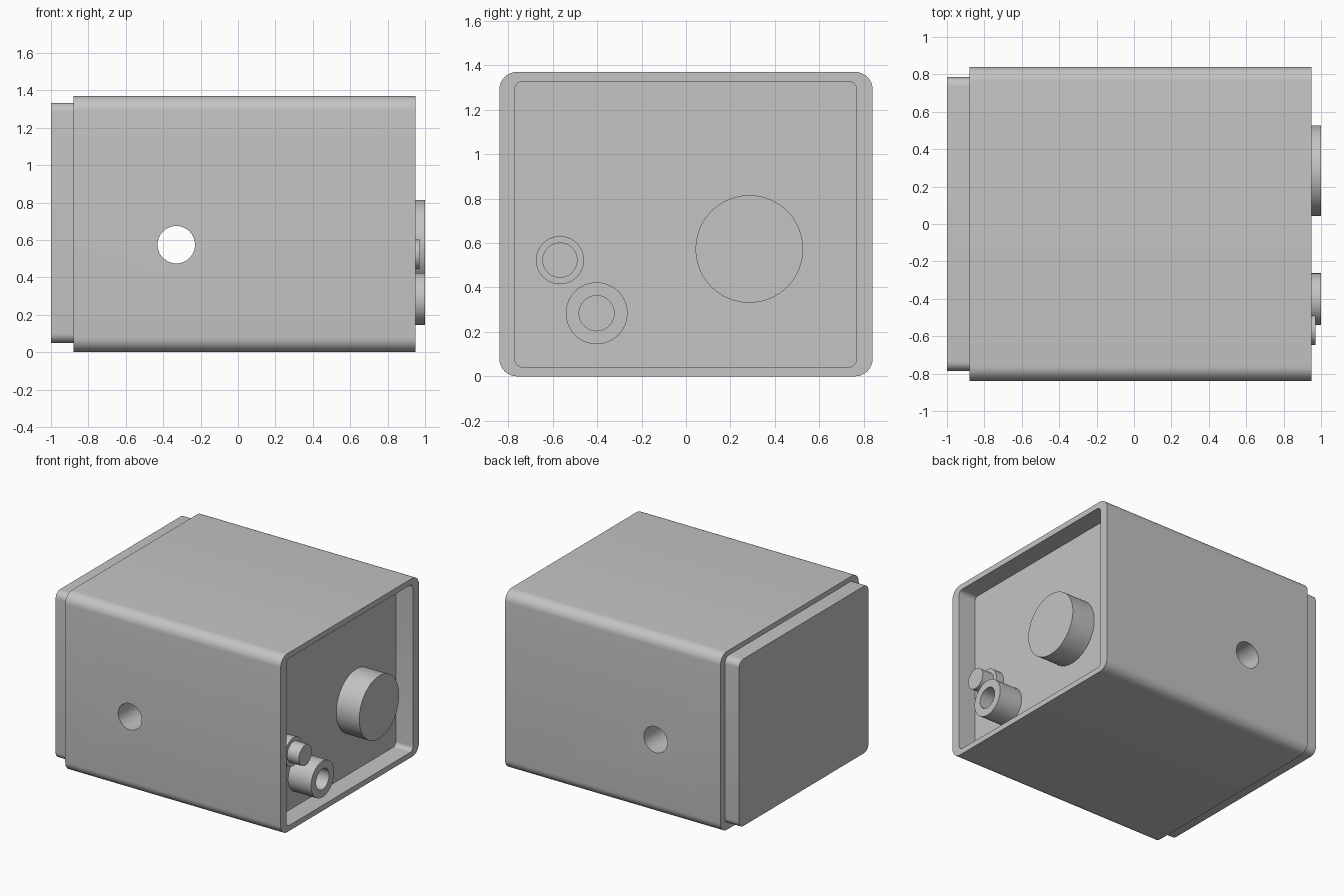
import bpy, bmesh, math
from mathutils import Matrix

cube = bpy.data.objects.get("Cube")
if cube:
    bpy.data.objects.remove(cube, do_unlink=True)

GREY = (0.55, 0.55, 0.55, 1.0)
mat = bpy.data.materials.new("plain grey")
mat.use_nodes = True
mat.diffuse_color = GREY
mat.node_tree.nodes["Principled BSDF"].inputs["Base Color"].default_value = GREY


def finish(name, bm):
    bmesh.ops.recalc_face_normals(bm, faces=bm.faces)
    mesh = bpy.data.meshes.new(name)
    bm.to_mesh(mesh)
    bm.free()
    mesh.materials.append(mat)
    ob = bpy.data.objects.new(name, mesh)
    bpy.context.collection.objects.link(ob)
    return ob


def activate(ob):
    bpy.ops.object.select_all(action="DESELECT")
    ob.select_set(True)
    bpy.context.view_layer.objects.active = ob


def smooth(ob):
    activate(ob)
    bpy.ops.object.shade_smooth_by_angle(angle=math.radians(30))


def rounded_block(name, x, y, z, radius, segments=8):
    """Rounded rectangle in the y-z plane, extruded along x."""
    bm = bmesh.new()
    corners = [(y[1], z[1], -1, -1), (y[0], z[1], 1, -1),
               (y[0], z[0], 1, 1), (y[1], z[0], -1, 1)]
    verts = []
    for i, (cy, cz, sy, sz) in enumerate(corners):
        for k in range(segments + 1):
            a = math.pi / 2 * (i + k / segments)
            verts.append(bm.verts.new((x[0], cy + radius * (sy + math.cos(a)),
                                       cz + radius * (sz + math.sin(a)))))
    face = bm.faces.new(verts)
    out = bmesh.ops.extrude_face_region(bm, geom=[face], use_keep_orig=True)
    moved = [g for g in out["geom"] if isinstance(g, bmesh.types.BMVert)]
    bmesh.ops.translate(bm, vec=(x[1] - x[0], 0, 0), verts=moved)
    return finish(name, bm)


def cylinder(name, centre, radius, length, axis):
    bm = bmesh.new()
    turn = Matrix.Rotation(math.pi / 2, 4, "Y" if axis == "x" else "X")
    bmesh.ops.create_cone(bm, cap_ends=True, segments=64, radius1=radius,
                          radius2=radius, depth=length,
                          matrix=Matrix.Translation(centre) @ turn)
    return finish(name, bm)


def x_cylinder(name, y, z, radius, x0, x1):
    return cylinder(name, ((x0 + x1) / 2, y, z), radius, x1 - x0, "x")


def cut(ob, cutter):
    mod = ob.modifiers.new("cut", "BOOLEAN")
    mod.operation = "DIFFERENCE"
    mod.solver = "EXACT"
    mod.object = cutter
    activate(ob)
    bpy.ops.object.modifier_apply(modifier=mod.name)
    bpy.data.objects.remove(cutter, do_unlink=True)


FLOOR = 0.805

# Main housing with a recessed end and a side-to-side hole
housing = rounded_block("housing", (-0.88, 0.95), (-0.84, 0.84), (0, 1.37), 0.08)
cut(housing, rounded_block("recess_cutter", (FLOOR, 1.1), (-0.77, 0.767),
                           (0.042, 1.327), 0.035))
cut(housing, cylinder("hole_cutter", (-0.33, 0, 0.575), 0.1, 2, "y"))
smooth(housing)

# Stepped end cover
smooth(rounded_block("end_cover", (-1, -0.88), (-0.785, 0.785), (0.05, 1.333), 0.05))

# Large round knob
smooth(x_cylinder("knob", 0.285, 0.573, 0.242, FLOOR, 1.0))

# Hollow socket
socket = x_cylinder("socket", -0.402, 0.284, 0.139, FLOOR, 1.0)
cut(socket, x_cylinder("socket_cutter", -0.402, 0.284, 0.079, FLOOR + 0.01, 1.1))
smooth(socket)

# Small button on a collar
smooth(x_cylinder("button_collar", -0.567, 0.523, 0.108, FLOOR, 0.87))
smooth(x_cylinder("button", -0.567, 0.523, 0.079, 0.87, 0.97))
